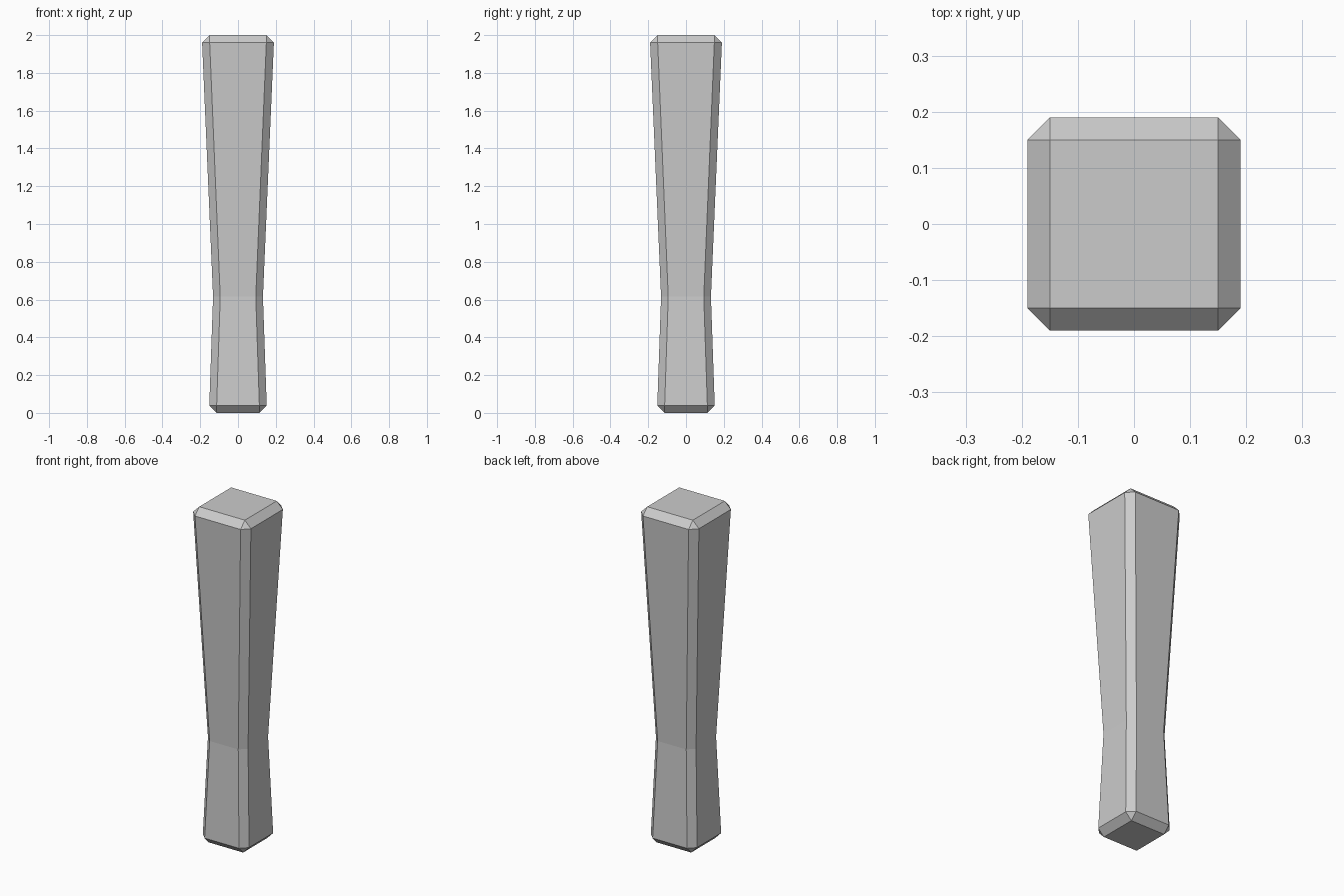
import bpy, bmesh

if "Cube" in bpy.data.objects:
    bpy.data.objects.remove(bpy.data.objects["Cube"])

# Chamfered square sections: (height, flat side distance, half width of flat)
SECTIONS = [
    (0.0, 0.113, 0.113),
    (0.04, 0.152, 0.113),
    (0.615, 0.132, 0.094),
    (1.96, 0.19, 0.15),
    (2.0, 0.15, 0.15),
]


def ring(bm, z, a, b):
    pts = [(a, -b), (a, b), (b, a), (-b, a), (-a, b), (-a, -b), (-b, -a), (b, -a)]
    return [bm.verts.new((x, y, z)) for x, y in pts]


# Waisted post with bevelled edges
bm = bmesh.new()
rings = [ring(bm, *s) for s in SECTIONS]
for low, high in zip(rings, rings[1:]):
    for i in range(8):
        j = (i + 1) % 8
        bm.faces.new((low[i], low[j], high[j], high[i]))

# End caps; corner points merge so the corner bevels become triangles
bm.faces.new(rings[0][::-1])
bm.faces.new(rings[-1])
bmesh.ops.remove_doubles(bm, verts=bm.verts, dist=0.0001)
bmesh.ops.recalc_face_normals(bm, faces=bm.faces)

mesh = bpy.data.meshes.new("waisted_post")
bm.to_mesh(mesh)
bm.free()
bpy.context.collection.objects.link(bpy.data.objects.new("waisted_post", mesh))
